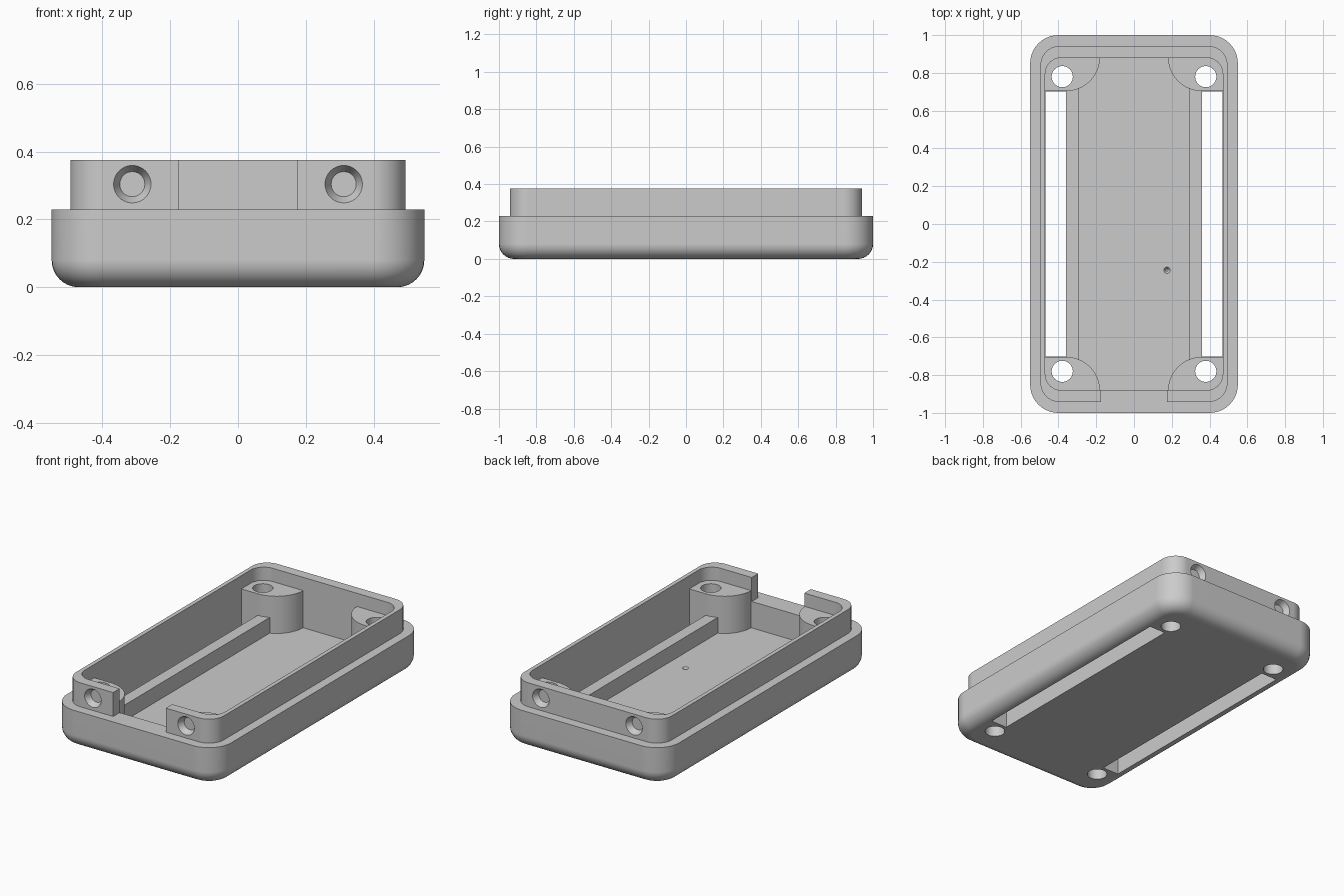
import bpy, bmesh
from math import pi, sin, cos
from mathutils import Matrix, Vector

if "Cube" in bpy.data.objects:
    bpy.data.objects.remove(bpy.data.objects["Cube"])

grey = bpy.data.materials.new("plain grey")
grey.use_nodes = True
COLOUR = (0.6, 0.6, 0.6, 1)
grey.diffuse_color = COLOUR
grey.node_tree.nodes["Principled BSDF"].inputs["Base Color"].default_value = COLOUR

FLOOR, LEDGE, RIM = 0.07, 0.23, 0.375


def make_object(name, bm):
    bmesh.ops.recalc_face_normals(bm, faces=bm.faces)
    mesh = bpy.data.meshes.new(name)
    bm.to_mesh(mesh)
    bm.free()
    mesh.materials.append(grey)
    obj = bpy.data.objects.new(name, mesh)
    bpy.context.collection.objects.link(obj)
    return obj


def rounded_loop(x0, x1, y0, y1, radii, n=10):
    """Counter-clockwise outline; radii start at the +x +y corner."""
    points = []
    corners = [(x1, y1, -1, -1), (x0, y1, 1, -1), (x0, y0, 1, 1), (x1, y0, -1, 1)]
    for k, ((x, y, sx, sy), r) in enumerate(zip(corners, radii)):
        for i in range(n + 1):
            a = (k + i / n) * pi / 2
            points.append((x + sx * r + r * cos(a), y + sy * r + r * sin(a)))
    return points


def loft(name, rings):
    """Skin a stack of (outline, height) rings and cap both ends."""
    bm = bmesh.new()
    loops = [[bm.verts.new((x, y, z)) for x, y in pts] for pts, z in rings]
    for a, b in zip(loops, loops[1:]):
        for i in range(len(a)):
            j = (i + 1) % len(a)
            bm.faces.new((a[i], a[j], b[j], b[i]))
    bm.faces.new(loops[0][::-1])
    bm.faces.new(loops[-1])
    return make_object(name, bm)


def box(name, lo, hi):
    bm = bmesh.new()
    lo, hi = Vector(lo), Vector(hi)
    bmesh.ops.create_cube(bm, size=1, matrix=Matrix.Translation((lo + hi) / 2)
                          @ Matrix.Diagonal((*(hi - lo), 1)))
    return make_object(name, bm)


def cone(name, centre, r1, r2, depth, turn=0):
    bm = bmesh.new()
    bmesh.ops.create_cone(bm, cap_ends=True, segments=40, radius1=r1, radius2=r2, depth=depth,
                          matrix=Matrix.Translation(centre) @ Matrix.Rotation(turn, 4, "X"))
    return make_object(name, bm)


def cut(obj, cutters):
    bpy.context.view_layer.objects.active = obj
    for cutter in cutters:
        mod = obj.modifiers.new("cut", "BOOLEAN")
        mod.operation, mod.solver, mod.object = "DIFFERENCE", "EXACT", cutter
        bpy.ops.object.modifier_apply(modifier=mod.name)
        bpy.data.objects.remove(cutter)


def finish(obj):
    bpy.ops.object.select_all(action="DESELECT")
    obj.select_set(True)
    bpy.context.view_layer.objects.active = obj
    bpy.ops.object.shade_smooth_by_angle(angle=pi / 6)
    obj.modifiers.new("even shading", "WEIGHTED_NORMAL").keep_sharp = True


def rect(hx, hy, r):
    return rounded_loop(-hx, hx, -hy, hy, [r] * 4)


# Tray: filleted base, stepped ledge, lip and hollow inside
FILLET, STEPS = 0.08, 8
rings = []
for i in range(STEPS + 1):
    a = i / STEPS * pi / 2
    inset = FILLET * (1 - sin(a))
    rings.append((rect(0.55 - inset, 1 - inset, 0.15 - inset), FILLET * (1 - cos(a))))
lip, hollow = rect(0.495, 0.942, 0.1), rect(0.47, 0.88, 0.085)
rings += [(rect(0.55, 1, 0.15), LEDGE), (lip, LEDGE), (lip, RIM), (hollow, RIM), (hollow, FLOOR)]
tray = loft("tray", rings)

# Cutters: cable notch in the front lip and a small dimple in the floor
cutters = [box("notch", (-0.176, -0.97, LEDGE), (0.176, -0.8, 0.5)),
           cone("dimple", (0.175, -0.245, FLOOR), 0.006, 0.028, 0.03)]


def post_hole(sx, sy):
    return cone("post_hole", (sx * 0.38, sy * 0.78, 0.2), 0.056, 0.056, 0.7)


for sx in (-1, 1):
    # Long slots through the floor
    xs = sorted((sx * 0.361, sx * 0.469))
    cutters.append(box("slot", (xs[0], -0.702, -0.1), (xs[1], 0.702, 0.12)))
    for sy in (-1, 1):
        # Screw holes and blind countersinks in the end walls
        cutters.append(post_hole(sx, sy))
        cutters.append(cone("countersink", (sx * 0.312, sy * 0.932, 0.304),
                            0.037, 0.063, 0.05, -sy * pi / 2))
cut(tray, cutters)
finish(tray)

# Corner posts and the rails between them
for sx, side in ((-1, "right"), (1, "left")):
    xs = sorted((sx * 0.29, sx * 0.36))
    rail = box(side + "_rail", (xs[0], -0.722, 0.05), (xs[1], 0.722, 0.165))
    finish(rail)
    for sy, end in ((-1, "front"), (1, "back")):
        outline = [(sx * x, sy * y) for x, y in
                   rounded_loop(0.18, 0.48, 0.703, 0.9, (0.06, 0.001, 0.18, 0.001))]
        post = loft(f"{end}_{side}_post", [(outline, 0.05), (outline, 0.295)])
        cut(post, [post_hole(sx, sy)])
        finish(post)
